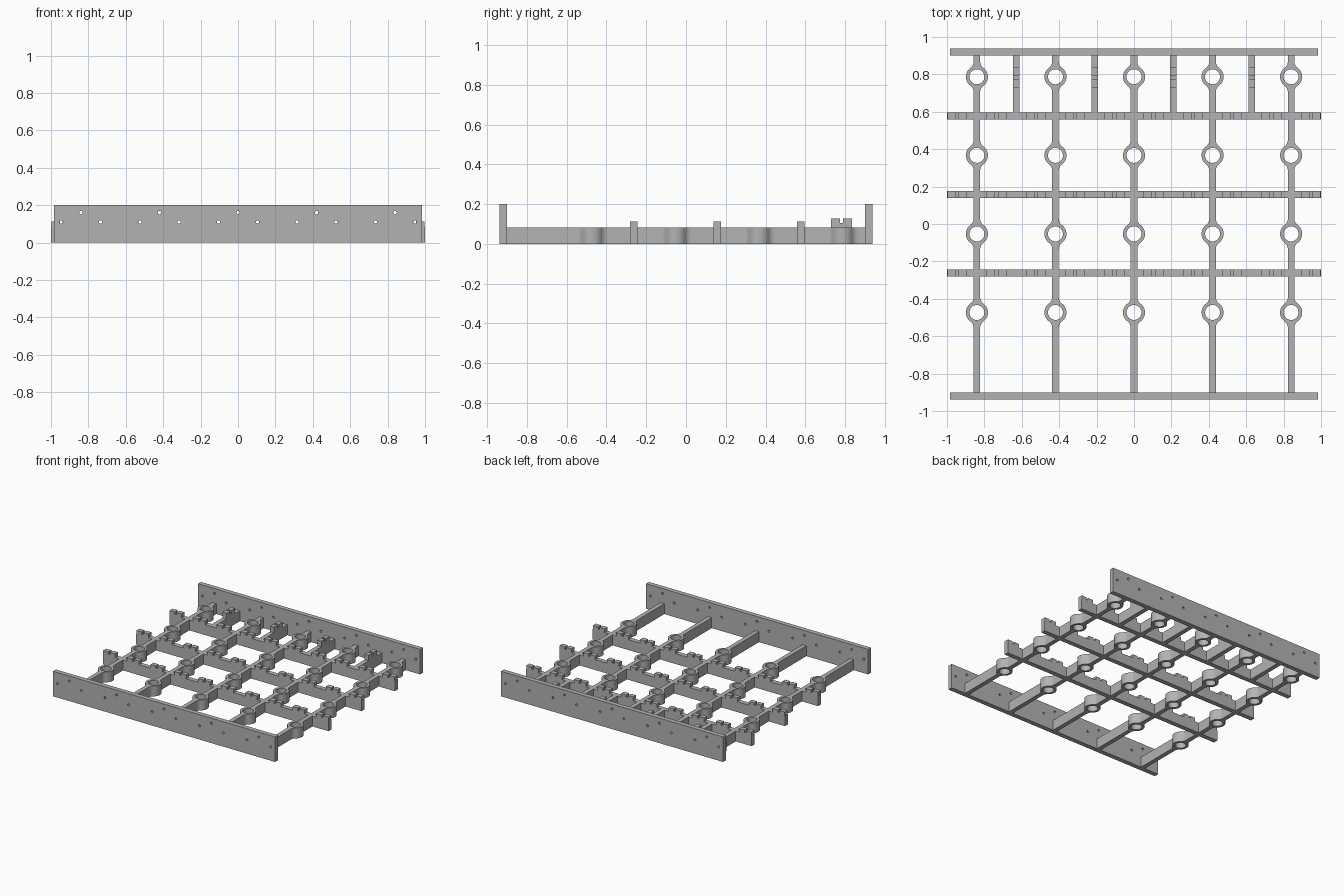
import bpy
import bmesh
from math import pi, sin, cos, atan2, sqrt
from mathutils import Matrix

if "Cube" in bpy.data.objects:
    bpy.data.objects.remove(bpy.data.objects["Cube"], do_unlink=True)

grey = bpy.data.materials.new("plain grey")
grey.use_nodes = True
grey.diffuse_color = (0.45, 0.45, 0.45, 1)
grey.node_tree.nodes["Principled BSDF"].inputs["Base Color"].default_value = grey.diffuse_color

# Axes of a flat outline: floor plan, front elevation, side elevation
PLAN = Matrix.Identity(4)
FRONT = Matrix.Rotation(pi / 2, 4, 'X')
SIDE = Matrix.Rotation(pi / 2, 4, 'Z') @ FRONT

SPACING = 0.42
RIB_X = [i * SPACING for i in range(-2, 3)]
RIB_HALF = 0.0175
RIB_TOP = 0.083
RING_Y = [0.787 - i * SPACING for i in range(3, -1, -1)]
CROSS_Y = [0.577 - i * SPACING for i in range(3)]
PLATE_IN, PLATE_OUT = 0.9, 0.9375


def arc(cx, cy, r, a, b, n):
    return [(cx + r * cos(a + (b - a) * i / n), cy + r * sin(a + (b - a) * i / n))
            for i in range(n + 1)]


def circle(cx, cy, r, n):
    return arc(cx, cy, r, 0, 2 * pi, n)[:-1]


def extrude(name, loops, thickness, axes, location):
    """Fill an outline with holes, thicken it and place it."""
    curve = bpy.data.curves.new(name, 'CURVE')
    curve.dimensions = '2D'
    curve.fill_mode = 'BOTH'
    curve.extrude = thickness / 2
    for loop in loops:
        spline = curve.splines.new('POLY')
        spline.points.add(len(loop) - 1)
        for point, (x, y) in zip(spline.points, loop):
            point.co = (x, y, 0, 1)
        spline.use_cyclic_u = True
    temp = bpy.data.objects.new(name + "_outline", curve)
    bpy.context.collection.objects.link(temp)
    graph = bpy.context.evaluated_depsgraph_get()
    mesh = bpy.data.meshes.new_from_object(temp.evaluated_get(graph))
    bpy.data.objects.remove(temp, do_unlink=True)
    bpy.data.curves.remove(curve)
    bm = bmesh.new()
    bm.from_mesh(mesh)
    bmesh.ops.remove_doubles(bm, verts=bm.verts, dist=0.00001)
    bmesh.ops.recalc_face_normals(bm, faces=bm.faces)
    bm.transform(axes)
    bm.to_mesh(mesh)
    bm.free()
    mesh.name = name
    mesh.materials.clear()
    mesh.materials.append(grey)
    obj = bpy.data.objects.new(name, mesh)
    bpy.context.collection.objects.link(obj)
    obj.location = location
    bpy.ops.object.select_all(action='DESELECT')
    obj.select_set(True)
    bpy.context.view_layer.objects.active = obj
    bpy.ops.object.shade_smooth_by_angle(angle=pi / 6)
    return obj


def clip_profile(start, end, centres, top, slot_floor):
    """Bar outline with a slotted tab at each centre."""
    pts = [(start, 0), (start, RIB_TOP)]
    for c in centres:
        a, b = max(c - 0.053, start), min(c + 0.053, end)
        pts += [(a, RIB_TOP), (a, top), (c - 0.008, top), (c - 0.008, slot_floor),
                (c + 0.008, slot_floor), (c + 0.008, top), (b, top), (b, RIB_TOP)]
    pts += [(end, RIB_TOP), (end, 0)]
    # Drop repeated corners where a tab reaches the end of the bar
    return [p for i, p in enumerate(pts) if p != pts[i - 1]]


# End plates with two rows of wire holes
plate = [(-0.985, 0), (0.985, 0), (0.985, 0.2), (-0.985, 0.2)]
wire_x = [x + s * SPACING / 4 for x in RIB_X for s in (-1, 1)]
holes = [circle(x, 0.16, 0.009, 12) for x in RIB_X]
holes += [circle(x, 0.11, 0.009, 12) for x in wire_x]
for name, side in (("front_plate", -1), ("back_plate", 1)):
    extrude(name, [plate] + holes, PLATE_OUT - PLATE_IN, FRONT,
            (0, side * (PLATE_IN + PLATE_OUT) / 2, 0))

# Long ribs flaring into rings
RING_R, FILLET = 0.059, 0.042
fx = RIB_HALF + FILLET
fy = sqrt((RING_R + FILLET) ** 2 - fx ** 2)
phi = atan2(fy, fx)
edge = [(RIB_HALF, -PLATE_IN)]
for y in RING_Y:
    edge += arc(fx, y - fy, FILLET, pi, pi - phi, 6)
    edge += arc(0, y, RING_R, -phi, phi, 16)[1:-1]
    edge += arc(fx, y + fy, FILLET, pi + phi, pi, 6)
edge.append((RIB_HALF, PLATE_IN))
outline = edge + [(-x, y) for x, y in reversed(edge)]
bores = [circle(0, y, 0.04, 32) for y in RING_Y]
for i, x in enumerate(RIB_X):
    extrude(f"ring_rib_{i + 1}", [outline] + bores, RIB_TOP, PLAN, (x, 0, RIB_TOP / 2))

# Cross bars between the ribs, with slotted tabs
stops = [-1.0] + RIB_X + [1.0]
for row, y in enumerate(CROSS_Y):
    for i in range(len(stops) - 1):
        start = stops[i] + (RIB_HALF if i > 0 else 0)
        end = stops[i + 1] - (RIB_HALF if i < len(stops) - 2 else 0)
        centres = [x for x in wire_x if start < x < end]
        extrude(f"cross_bar_{row + 1}_{i + 1}",
                [clip_profile(start, end, centres, 0.113, 0.095)],
                0.0375, FRONT, (0, y, 0))

# Short stubs from the last cross bar to the back plate
stub = clip_profile(CROSS_Y[0] + 0.01875, PLATE_IN, [0.783], 0.128, 0.104)
for i in range(4):
    x = RIB_X[i] + SPACING / 2
    extrude(f"back_stub_{i + 1}", [stub], 0.036, SIDE, (x, 0, 0))
